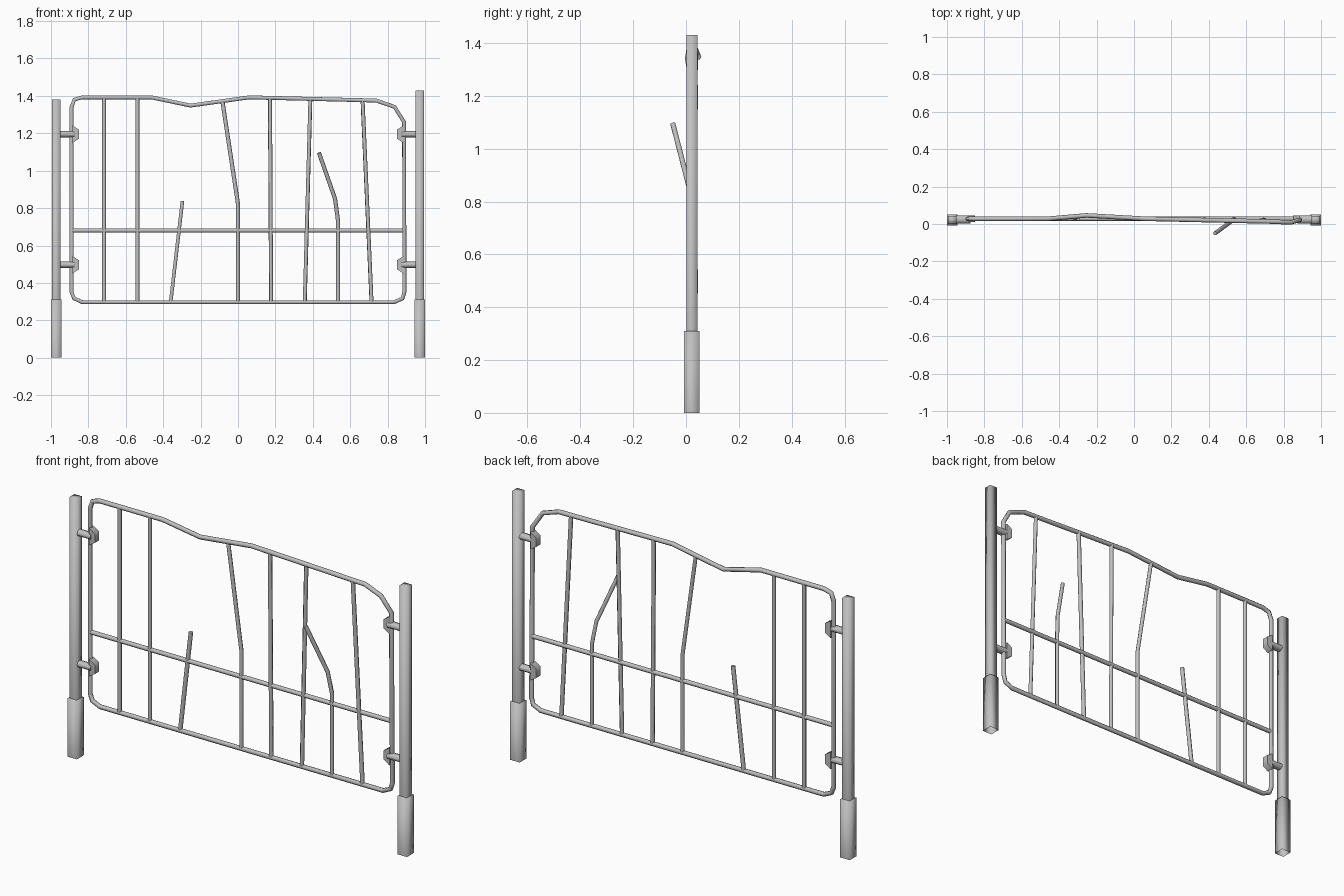
import bpy, bmesh, math
from mathutils import Matrix

cube = bpy.data.objects.get("Cube")
if cube:
    bpy.data.objects.remove(cube)

GREY = (0.53, 0.53, 0.53, 1)
metal = bpy.data.materials.new("galvanised_grey")
metal.use_nodes = True
metal.diffuse_color = GREY
metal.node_tree.nodes["Principled BSDF"].inputs["Base Color"].default_value = GREY

Y = 0.028        # plane of the gate
POST_Y = 0.022   # plane of the posts


def finish(obj, angle):
    obj.data.materials.clear()
    obj.data.materials.append(metal)
    bpy.ops.object.select_all(action="DESELECT")
    obj.select_set(True)
    bpy.context.view_layer.objects.active = obj
    bpy.ops.object.shade_smooth_by_angle(angle=math.radians(angle))


def add_mesh(name, bm, angle):
    bmesh.ops.recalc_face_normals(bm, faces=bm.faces)
    mesh = bpy.data.meshes.new(name)
    bm.to_mesh(mesh)
    bm.free()
    obj = bpy.data.objects.new(name, mesh)
    bpy.context.collection.objects.link(obj)
    finish(obj, angle)


def tube(name, points, radius, closed=False):
    """Six-sided tube through (x, y, z) points."""
    curve = bpy.data.curves.new(name, "CURVE")
    curve.dimensions = "3D"
    curve.bevel_depth = radius
    curve.bevel_resolution = 1
    curve.use_fill_caps = True
    spline = curve.splines.new("POLY")
    spline.points.add(len(points) - 1)
    for p, co in zip(spline.points, points):
        p.co = (*co, 1)
    spline.use_cyclic_u = closed
    obj = bpy.data.objects.new(name, curve)
    bpy.context.collection.objects.link(obj)
    bpy.ops.object.select_all(action="DESELECT")
    obj.select_set(True)
    bpy.context.view_layer.objects.active = obj
    bpy.ops.object.convert(target="MESH")
    finish(bpy.context.object, 65)


def square_post(name, x, half_x, half_y, z0, z1):
    """Square section, open underneath, shaded softly round its corners."""
    bm = bmesh.new()
    size = Matrix.Diagonal((2 * half_x, 2 * half_y, z1 - z0, 1))
    bmesh.ops.create_cube(bm, size=1, matrix=Matrix.Translation((x, POST_Y, (z0 + z1) / 2)) @ size)
    low = [f for f in bm.faces if f.calc_center_median().z < z0 + 0.001]
    bmesh.ops.delete(bm, geom=low, context="FACES_ONLY")
    add_mesh(name, bm, 180)


# Posts with wider sleeves at the foot
for side, sx, top in (("right", -1, 1.38), ("left", 1, 1.43)):
    square_post(side + "_post", sx * 0.972, 0.022, 0.021, 0.3, top)
    square_post(side + "_post_sleeve", sx * 0.972, 0.028, 0.029, 0, 0.31)

# Hinges: arm from the post and a tapered clamp round the frame
for side, sx in (("right", -1), ("left", 1)):
    for level, z in (("lower", 0.497), ("upper", 1.195)):
        bm = bmesh.new()
        place = (Matrix.Translation((sx * 0.913, POST_Y + 0.002, z))
                 @ Matrix.Diagonal((1, 1.3, 1, 1)) @ Matrix.Rotation(math.pi / 2, 4, "Y"))
        bmesh.ops.create_cone(bm, cap_ends=True, segments=8, radius1=0.017,
                              radius2=0.017, depth=0.08, matrix=place)
        add_mesh(f"{side}_{level}_hinge_arm", bm, 60)

        bm = bmesh.new()
        profile = [(0.884, -0.046), (0.884, 0.046), (0.85, 0.024), (0.85, -0.024)]
        face = bm.faces.new([bm.verts.new((sx * x, Y - 0.018, z + dz)) for x, dz in profile])
        made = bmesh.ops.extrude_face_region(bm, geom=[face])["geom"]
        bmesh.ops.translate(bm, vec=(0, 0.036, 0),
                            verts=[v for v in made if isinstance(v, bmesh.types.BMVert)])
        add_mesh(f"{side}_{level}_hinge_clamp", bm, 70)

# Dented outer frame
frame = [(-0.89, Y, 0.352), (-0.877, Y, 0.317), (-0.832, Y, 0.297),
         (0.835, Y, 0.297), (0.88, Y, 0.317), (0.89, Y, 0.352),
         (0.888, 0.022, 1.26), (0.837, 0.008, 1.341), (0.74, 0.013, 1.375),
         (0.06, Y, 1.392), (-0.254, 0.046, 1.348), (-0.463, Y, 1.392),
         (-0.834, Y, 1.392), (-0.875, Y, 1.38), (-0.89, Y, 1.34)]
tube("gate_frame", frame, 0.012, closed=True)

# Middle rail
tube("middle_rail", [(-0.89, Y, 0.68), (0.89, Y, 0.68)], 0.0115)

# Upright bars, several bent or broken
bars = [
    [(-0.716, Y, 0.297), (-0.716, Y, 1.392)],
    [(-0.538, Y, 0.297), (-0.538, Y, 1.392)],
    [(-0.36, Y, 0.297), (-0.297, Y, 0.838)],
    [(0, Y, 0.297), (0, Y, 0.822), (-0.083, 0.036, 1.37)],
    [(0.177, Y, 0.297), (0.171, 0.026, 1.388)],
    [(0.357, Y, 0.297), (0.387, 0.022, 1.383)],
    [(0.535, Y, 0.297), (0.535, Y, 0.73), (0.519, 0.013, 0.85), (0.433, -0.05, 1.095)],
    [(0.714, Y, 0.297), (0.666, 0.015, 1.377)],
]
for i, path in enumerate(bars):
    tube(f"upright_bar_{i + 1}", path, 0.011)
